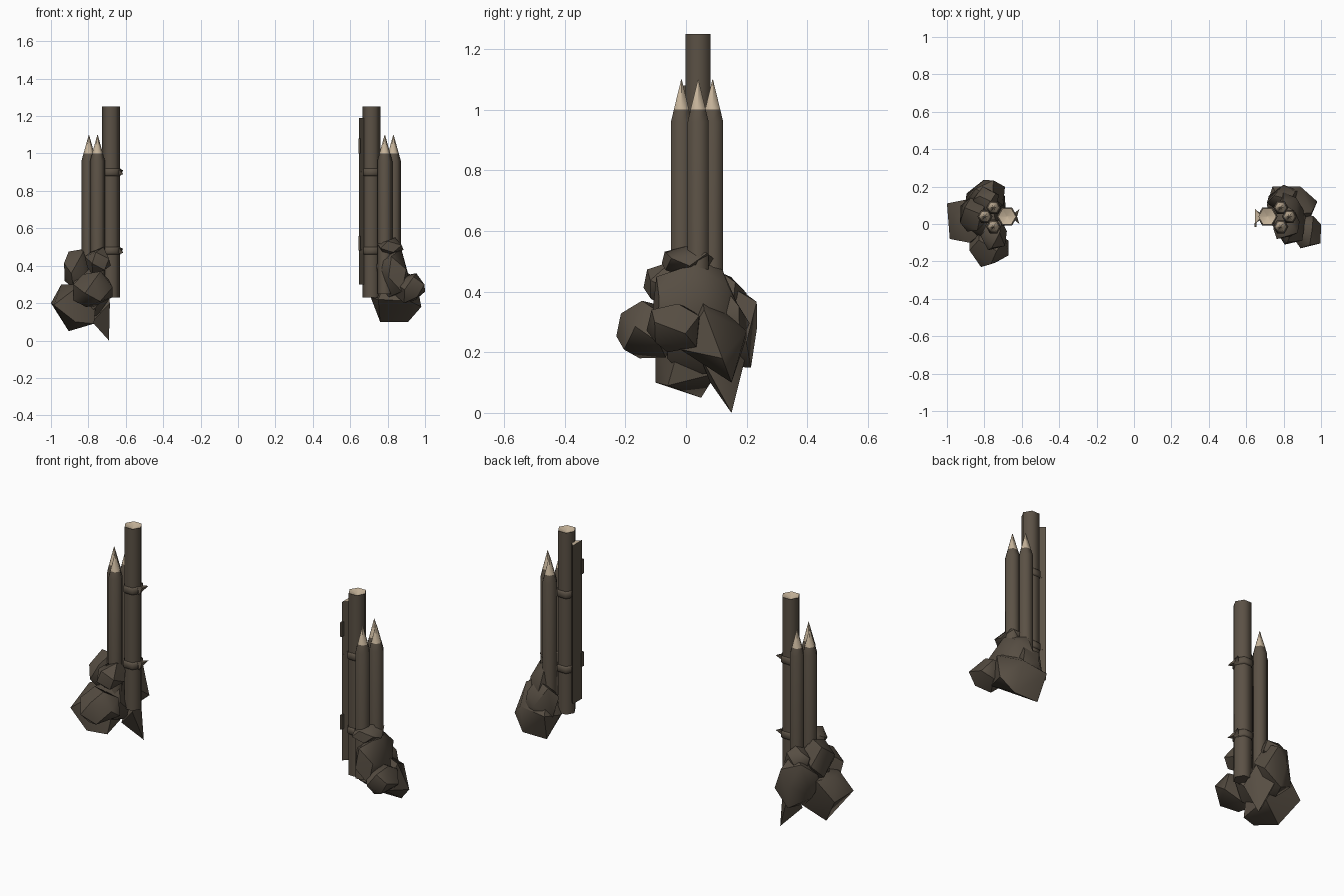
import bpy
import bmesh
import math
import random
from mathutils import Vector

cube = bpy.data.objects.get("Cube")
if cube:
    bpy.data.objects.remove(cube, do_unlink=True)


def make_material(name, colour):
    material = bpy.data.materials.new(name)
    material.use_nodes = True
    material.diffuse_color = (*colour, 1)
    shader = material.node_tree.nodes["Principled BSDF"]
    shader.inputs["Base Color"].default_value = (*colour, 1)
    shader.inputs["Roughness"].default_value = 0.9
    return material


BARK = make_material("dark bark", (0.105, 0.083, 0.06))
CUT = make_material("pale cut wood", (0.56, 0.45, 0.32))
STONE = make_material("brown stone", (0.095, 0.076, 0.056))


def finish(bm, name, materials, smooth):
    bmesh.ops.recalc_face_normals(bm, faces=bm.faces)
    mesh = bpy.data.meshes.new(name)
    bm.to_mesh(mesh)
    bm.free()
    for material in materials:
        mesh.materials.append(material)
    part = bpy.data.objects.new(name, mesh)
    bpy.context.collection.objects.link(part)
    bpy.ops.object.select_all(action='DESELECT')
    part.select_set(True)
    bpy.context.view_layer.objects.active = part
    bpy.ops.object.shade_smooth_by_angle(angle=math.radians(smooth))


def column(name, centre, profile, pale_from=None, sides=6):
    """Stack rings of (radius, height); rings after pale_from are cut wood."""
    bm = bmesh.new()
    rings = []
    for radius, z in profile:
        ring = []
        for i in range(sides):
            a = math.tau * i / sides
            ring.append(bm.verts.new((centre[0] + radius * math.cos(a),
                                      centre[1] + radius * math.sin(a), z)))
        rings.append(ring)
    for level, (low, high) in enumerate(zip(rings, rings[1:])):
        for i in range(sides):
            j = (i + 1) % sides
            face = bm.faces.new((low[i], low[j], high[j], high[i]))
            face.material_index = int(level == pale_from)
    bm.faces.new(rings[0])
    bm.faces.new(rings[-1]).material_index = int(pale_from is not None)
    finish(bm, name, [BARK, CUT], 62)


def hull(bm, points):
    verts = [bm.verts.new(p) for p in points]
    result = bmesh.ops.convex_hull(bm, input=verts)
    loose = [v for v in result["geom_interior"] if isinstance(v, bmesh.types.BMVert)]
    bmesh.ops.delete(bm, geom=loose, context='VERTS')


def faceted_rock(name, points):
    bm = bmesh.new()
    hull(bm, points)
    finish(bm, name, [STONE], 45)


def boulder(name, bounds, seed):
    """Irregular stone that fills the given box."""
    rng = random.Random(seed)
    count = 13
    points = []
    for i in range(count):
        z = 1 - 2 * (i + 0.5) / count
        a = i * 2.4 + rng.uniform(-0.3, 0.3)
        r = math.sqrt(1 - z * z)
        points.append(Vector((r * math.cos(a), r * math.sin(a), z)) * rng.uniform(0.85, 1.1))
    for axis in range(3):
        low, high = bounds[2 * axis: 2 * axis + 2]
        values = [p[axis] for p in points]
        small, large = min(values), max(values)
        for p in points:
            p[axis] = low + (p[axis] - small) / (large - small) * (high - low)
    faceted_rock(name, points)


# Gate posts with hollowed tops, sharpened stakes and rope bindings
POST_Y = 0.04
for side, post_x, inward in (("right", -0.679, 1), ("left", 0.713, -1)):
    column(side + "_gate_post", (post_x, POST_Y),
           [(0.048, 0.23), (0.048, 1.25), (0.004, 1.232)], 1)
    for label, offset, y in (("front", 0.072, -0.015),
                             ("outer", 0.118, POST_Y),
                             ("back", 0.072, 0.088)):
        column(side + "_" + label + "_stake", (post_x - inward * offset, y),
               [(0.04, 0.25), (0.04, 0.96), (0.029, 1.0), (0.001, 1.1)], 2)
    for label, z in (("lower", 0.48), ("upper", 0.9)):
        column(side + "_" + label + "_rope", (post_x, POST_Y),
               [(0.049, z - 0.02), (0.055, z - 0.012),
                (0.055, z + 0.012), (0.049, z + 0.02)])
        # Loose rope ends beside the post
        bm = bmesh.new()
        for way in (-1, 1):
            root = Vector((post_x + inward * 0.042, POST_Y, z))
            tip = Vector((post_x + inward * 0.066, POST_Y + way * 0.04, z + way * 0.012))
            hull(bm, [root + Vector((0, way * 0.02, 0.016)),
                      root + Vector((0, way * 0.02, -0.016)),
                      root + Vector((inward * 0.012, 0, 0.01)),
                      root + Vector((inward * 0.012, 0, -0.01)), tip])
        finish(bm, side + "_" + label + "_rope_ends", [BARK], 30)

# Split wedge of wood left against one post
bm = bmesh.new()
hull(bm, [(x, y, z) for z in (0.3, 1.19)
          for x, y in ((0.647, 0), (0.647, 0.081), (0.685, POST_Y))])
for face in bm.faces:
    if face.calc_center_median().z > 1.18:
        face.material_index = 1
finish(bm, "split_plank", [BARK, CUT], 30)
for label, z in (("lower", 0.52), ("upper", 1.04)):
    bm = bmesh.new()
    hull(bm, [(x, y, z + dz) for x in (0.645, 0.655)
              for y in (-0.015, 0.006) for dz in (-0.04, 0.04)])
    finish(bm, label + "_plank_splint", [BARK], 30)

# Boulders piled around the feet: x range, y range, z range
ROCKS = {
    "right_front_rock": (-0.88, -0.67, -0.23, -0.04, 0.18, 0.37),
    "right_back_rock": (-0.9, -0.69, 0.06, 0.235, 0.15, 0.42),
    "right_outer_rock": (-0.93, -0.78, -0.04, 0.14, 0.28, 0.49),
    "right_high_front_rock": (-0.82, -0.68, -0.14, 0.03, 0.35, 0.5),
    "right_high_back_rock": (-0.86, -0.72, 0.07, 0.2, 0.33, 0.46),
    "right_core_rock": (-0.88, -0.69, -0.07, 0.13, 0.12, 0.42),
    "left_main_rock": (0.74, 0.92, -0.11, 0.17, 0.23, 0.49),
    "left_outer_front_rock": (0.83, 1, -0.13, 0.05, 0.2, 0.36),
    "left_back_rock": (0.71, 0.88, 0.07, 0.21, 0.19, 0.41),
    "left_top_rock": (0.745, 0.885, -0.08, 0.1, 0.45, 0.55),
}
for seed, (name, bounds) in enumerate(ROCKS.items()):
    boulder(name, bounds, seed + 3)

# Large angular rocks under each pile
faceted_rock("right_large_rock", [
    (-1, 0.11, 0.2), (-0.985, -0.08, 0.19), (-0.945, 0.03, 0.3),
    (-0.905, 0.05, 0.05), (-0.87, -0.1, 0.1), (-0.77, -0.06, 0.09),
    (-0.78, 0.1, 0.13), (-0.88, -0.1, 0.27), (-0.9, 0.13, 0.3), (-0.75, 0, 0.3)])
faceted_rock("left_low_rock", [
    (0.76, 0.15, 0.1), (0.91, 0.15, 0.1), (0.98, 0.12, 0.18),
    (0.71, 0.1, 0.23), (0.74, 0.2, 0.25), (0.89, 0.2, 0.27),
    (0.95, 0.06, 0.34), (0.75, 0, 0.22), (0.92, -0.02, 0.21), (0.82, 0.05, 0.4)])

# Pointed stone reaching down to the ground
faceted_rock("right_pointed_rock", [
    (-0.69, 0.15, 0), (-0.77, 0.2, 0.2), (-0.78, 0.08, 0.1),
    (-0.685, 0.04, 0.2), (-0.7, 0.13, 0.3), (-0.78, 0.18, 0.32)])
